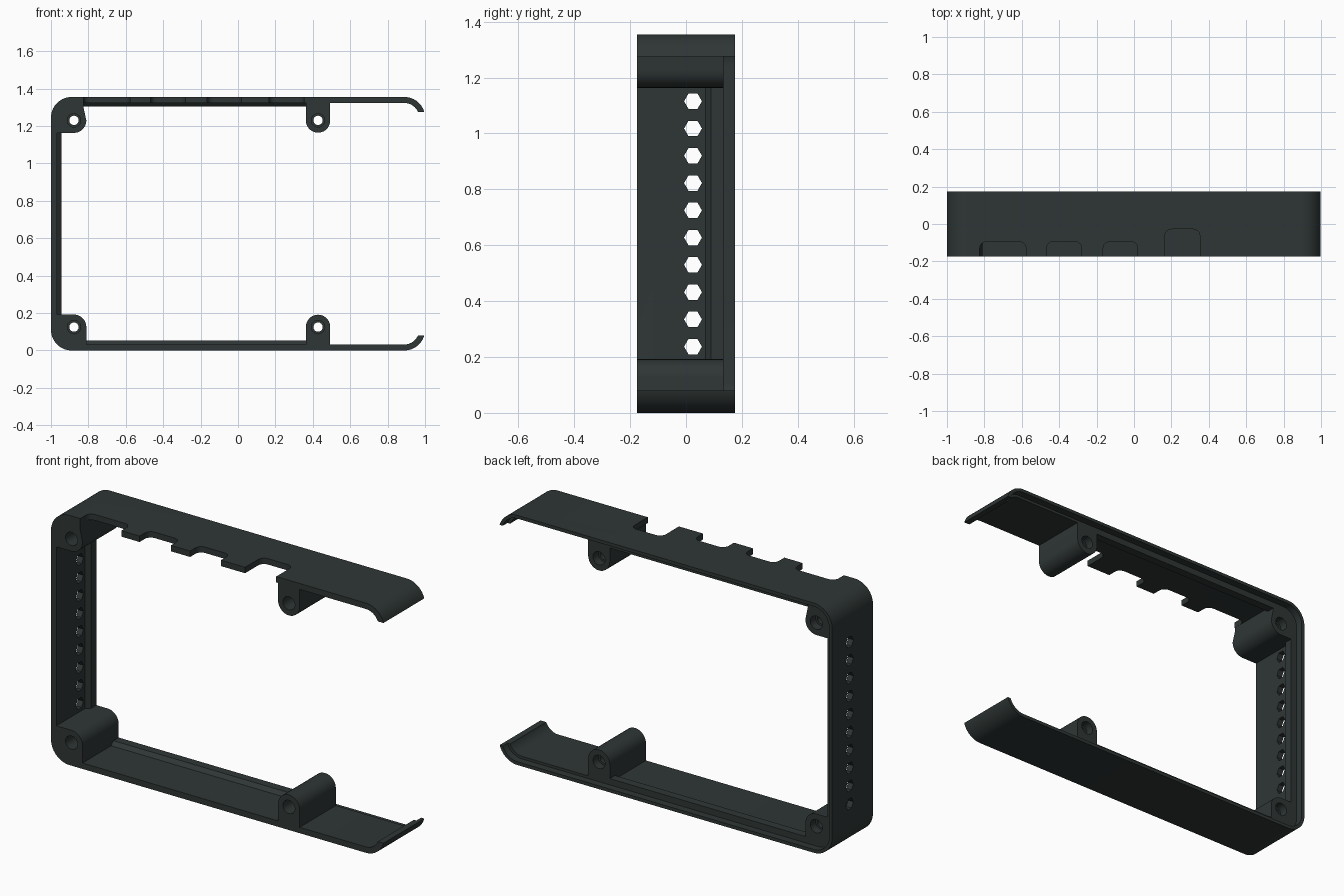
import bpy, bmesh, math

if "Cube" in bpy.data.objects:
    bpy.data.objects.remove(bpy.data.objects["Cube"])

H = 1.355                 # overall height
Y0, Y1 = -0.175, 0.175    # front and back
LIP = 0.135               # start of the thin back lip
R = 0.11                  # outer corner radius
WALL = 0.032

mat = bpy.data.materials.new("dark slate")
mat.diffuse_color = (0.028, 0.037, 0.036, 1)
mat.use_nodes = True
mat.node_tree.nodes["Principled BSDF"].inputs["Base Color"].default_value = mat.diffuse_color


def arc(cx, cz, r, a0, a1, n=14):
    return [(cx + r * math.cos(math.radians(a0 + (a1 - a0) * i / n)),
             cz + r * math.sin(math.radians(a0 + (a1 - a0) * i / n))) for i in range(n + 1)]


def extrude(bm, pts, lo, hi, place):
    """Extrude a 2D outline from lo to hi; place(u, v, d) gives the 3D point."""
    a = [bm.verts.new(place(u, v, lo)) for u, v in pts]
    b = [bm.verts.new(place(u, v, hi)) for u, v in pts]
    n = len(pts)
    faces = [bm.faces.new(a), bm.faces.new(b[::-1])]
    for i in range(n):
        faces.append(bm.faces.new((a[i], b[i], b[(i + 1) % n], a[(i + 1) % n])))
    bmesh.ops.recalc_face_normals(bm, faces=faces)


def make(name, solids, cutter=False):
    bm = bmesh.new()
    for s in solids:
        extrude(bm, *s)
    me = bpy.data.meshes.new(name)
    bm.to_mesh(me)
    bm.free()
    me.materials.append(mat)
    ob = bpy.data.objects.new(name, me)
    bpy.context.collection.objects.link(ob)
    ob.hide_render = cutter
    return ob


def cut(ob, cutter):
    m = ob.modifiers.new("cut", 'BOOLEAN')
    m.operation, m.solver, m.object = 'DIFFERENCE', 'EXACT', cutter
    bpy.context.view_layer.objects.active = ob
    bpy.ops.object.modifier_apply(modifier=m.name)


def along_y(u, v, d): return (u, d, v)
def along_z(u, v, d): return (u, v, d)
def along_x(u, v, d): return (d, u, v)


# C-shaped shell outline with open, curled right ends
def shell_outline(t):
    def path(r):
        end = math.degrees(math.asin(-0.03 / r))
        low = arc(1 - R, R, r, end, -90) + arc(R - 1, R, r, 270, 180)
        return low + [(x, H - z) for x, z in reversed(low)]
    return path(R) + path(R - t)[::-1]


shell = make("shell", [(shell_outline(WALL), Y0, LIP, along_y)])
back_lip = make("back_lip", [(shell_outline(0.018), LIP, Y1, along_y)])

# Inner ribs with a sloped front edge, on bottom, top and left walls
def rib(base, peak):
    return [(0.07, base), (0.09, peak), (LIP, peak), (LIP, base)]


make("bottom_rib", [(rib(WALL, 0.052), -0.815, 0.37, along_x)])
make("top_rib", [(rib(H - WALL, H - 0.052), -0.825, 0.37, along_x)])
make("left_rib", [([(x, y) for y, x in rib(WALL - 1, -0.945)], 0.185, H - 0.185, along_z)])

# Screw bosses: two filled corners and two standing posts
inner = arc(R - 1, R, R - WALL, 270, 180)
corner = inner + [(WALL - 1, 0.192)] + arc(-0.878, 0.125, 0.067, 90, 0)
corner_low = corner + [(-0.811, WALL)]
corner_top = [(x, H - z) for x, z in corner + [(-0.826, 0.055), (-0.826, WALL)]]
post = [(0.363, WALL)] + arc(0.428, 0.126, 0.065, 180, 0) + [(0.493, WALL)]
post_top = [(x, H - z) for x, z in post]
bosses = []
for name, outline, cx, cz in (("lower_corner_boss", corner_low, -0.877, 0.125),
                              ("upper_corner_boss", corner_top, -0.877, H - 0.125),
                              ("lower_post", post, 0.428, 0.125),
                              ("upper_post", post_top, 0.428, H - 0.125)):
    ob = make(name, [(outline, Y0, LIP, along_y)])
    for r, lo, hi in ((0.025, -0.3, 0.3), (0.036, -0.3, -0.09), (0.036, 0.09, 0.3)):
        cutter = make("screw_hole_cutter", [(arc(cx, cz, r, 0, 360, 24)[:-1], lo, hi, along_y)], True)
        cut(ob, cutter)
        bpy.data.objects.remove(cutter)
    bosses.append(ob)

# Row of hexagonal vents through the left wall
vents = [(arc(0.025, 0.237 + i * 0.0976, 0.032, 0, 360, 6)[:-1], -1.1, -0.9, along_x)
         for i in range(10)]

# Round-cornered port notches in the front edge of the top wall
notches = []
for x0, x1, y in ((-0.825, -0.578, -0.095), (-0.468, -0.28, -0.095),
                  (-0.165, 0.02, -0.095), (0.165, 0.352, -0.028)):
    r = 0.035
    outline = ([(x0, -0.3), (x1, -0.3)] + arc(x1 - r, y - r, r, 0, 90, 6)
               + arc(x0 + r, y - r, r, 90, 180, 6))
    notches.append((outline, H - 0.1, H + 0.1, along_z))

for name, solids in (("vent_cutter", vents), ("notch_cutter", notches)):
    cutter = make(name, solids, True)
    cut(shell, cutter)
    bpy.data.objects.remove(cutter)

# Smooth the curved faces, keep hard edges
for ob in [shell, back_lip] + bosses:
    bpy.ops.object.select_all(action='DESELECT')
    ob.select_set(True)
    bpy.context.view_layer.objects.active = ob
    bpy.ops.object.shade_smooth_by_angle(angle=math.radians(30))
